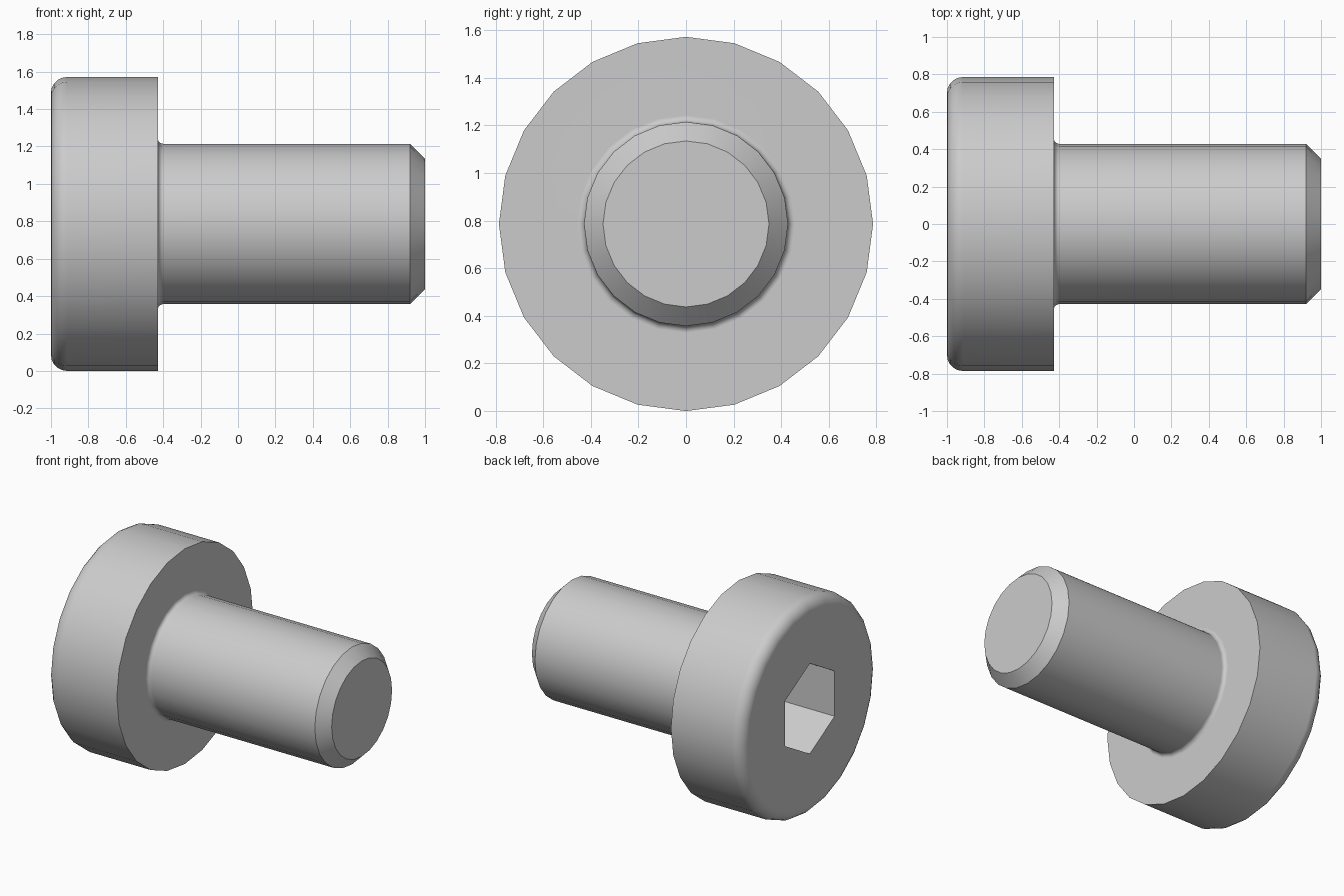
import bpy, bmesh, math

cube = bpy.data.objects.get("Cube")
if cube:
    bpy.data.objects.remove(cube, do_unlink=True)

U = 2 / 7                      # one design unit: 7 units long overall
SIDES = 24
HEAD_R, SHAFT_R = 2.75 * U, 1.5 * U
HEAD_BACK, UNDERSIDE, TIP = -1.0, -1.0 + 2 * U, 1.0
RIM, FILLET, CHAMFER = 0.3 * U, 0.1 * U, 0.08
SOCKET_R, SOCKET_DEPTH = U / math.cos(math.pi / 6), 1.5 * U

steel = bpy.data.materials.new("steel grey")
steel.use_nodes = True
colour = (0.6, 0.6, 0.6, 1)
steel.diffuse_color = colour
steel.node_tree.nodes["Principled BSDF"].inputs["Base Color"].default_value = colour


def arc(cx, cr, radius, start, end, steps):
    """Points (x, r) along an arc, angles in degrees."""
    angles = [math.radians(start + (end - start) * i / steps) for i in range(steps + 1)]
    return [(cx + radius * math.cos(a), cr + radius * math.sin(a)) for a in angles]


def ring(bm, x, r, n):
    """Ring of n vertices around the long axis, first one at the top."""
    return [bm.verts.new((x, r * math.sin(math.tau * i / n), HEAD_R + r * math.cos(math.tau * i / n)))
            for i in range(n)]


def bridge(bm, a, b):
    n = len(a)
    for i in range(n):
        j = (i + 1) % n
        bm.faces.new((a[i], a[j], b[j], b[i]))


# Outer profile: rounded head rim, underside, fillet, shaft, chamfered tip
profile = arc(HEAD_BACK + RIM, HEAD_R - RIM, RIM, 180, 90, 5)
profile += [(UNDERSIDE, HEAD_R)]
profile += arc(UNDERSIDE + FILLET, SHAFT_R + FILLET, FILLET, 180, 270, 4)
profile += [(TIP - CHAMFER, SHAFT_R), (TIP, SHAFT_R - CHAMFER)]

bm = bmesh.new()
rings = [ring(bm, x, r, SIDES) for x, r in profile]
for a, b in zip(rings, rings[1:]):
    bridge(bm, a, b)
bm.faces.new(rings[-1])

# Hexagonal socket, joined to the head face
mouth = ring(bm, HEAD_BACK, SOCKET_R, 6)
floor = ring(bm, HEAD_BACK + SOCKET_DEPTH, SOCKET_R, 6)
bridge(bm, mouth, floor)
bm.faces.new(floor)
step = SIDES // 6
for i in range(6):
    outer = [rings[0][(i * step + k) % SIDES] for k in range(step + 1)]
    bm.faces.new(outer + [mouth[(i + 1) % 6], mouth[i]])

bmesh.ops.recalc_face_normals(bm, faces=bm.faces)
mesh = bpy.data.meshes.new("socket_screw")
bm.to_mesh(mesh)
bm.free()
mesh.materials.append(steel)
screw = bpy.data.objects.new("socket_screw", mesh)
bpy.context.collection.objects.link(screw)

# Smooth round surfaces, crisp edges, flat large faces
bpy.ops.object.select_all(action='DESELECT')
screw.select_set(True)
bpy.context.view_layer.objects.active = screw
bpy.ops.object.shade_smooth_by_angle(angle=math.radians(30))
weighted = screw.modifiers.new("flat_faces", 'WEIGHTED_NORMAL')
weighted.keep_sharp = True
